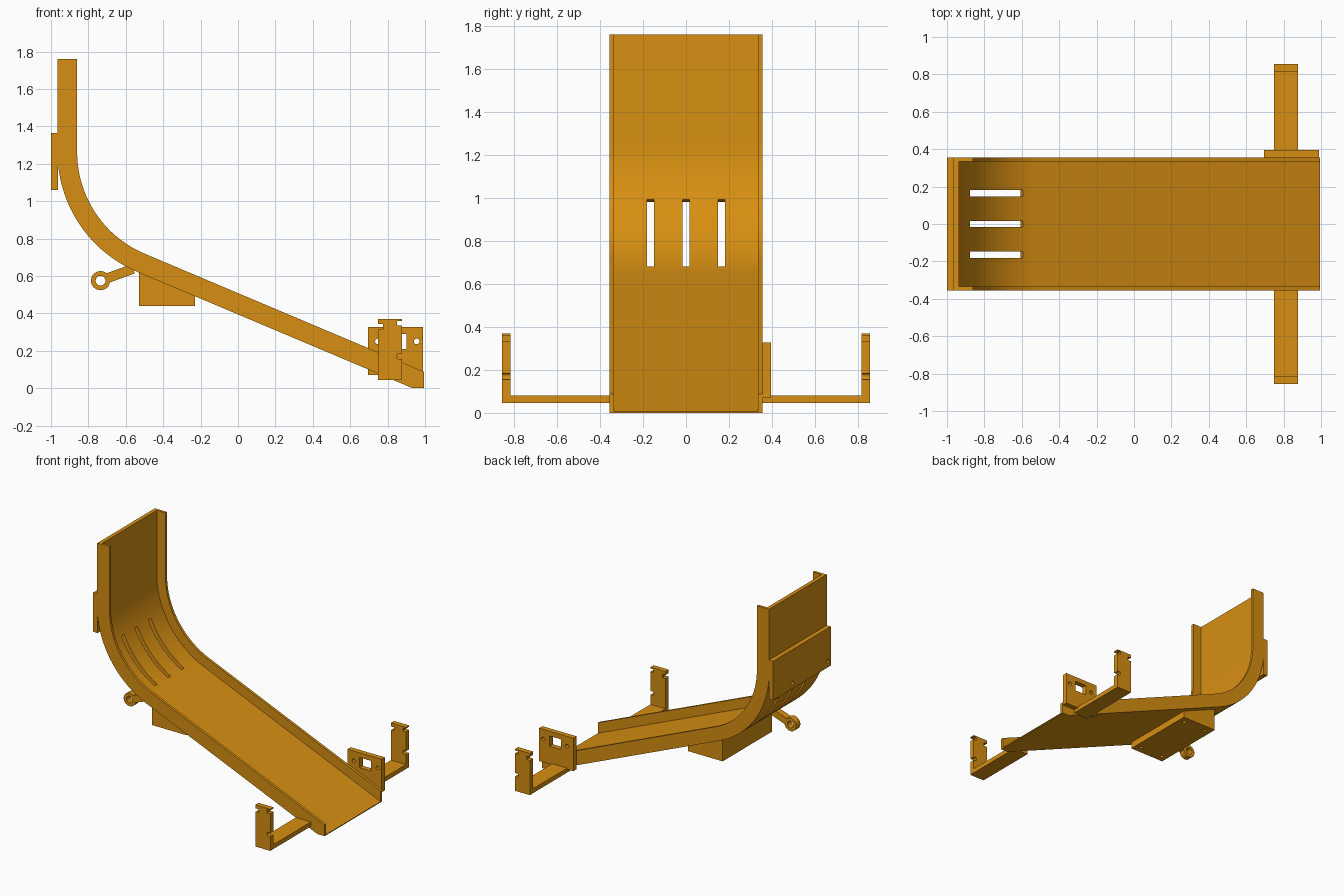
import bpy, bmesh, math
from mathutils import Vector

if "Cube" in bpy.data.objects:
    bpy.data.objects.remove(bpy.data.objects["Cube"])

COLOUR = (0.68, 0.275, 0.006, 1)
orange = bpy.data.materials.new("orange")
orange.use_nodes = True
orange.diffuse_color = COLOUR
orange.node_tree.nodes["Principled BSDF"].inputs["Base Color"].default_value = COLOUR


def prism(name, outline, low, high, axis="y"):
    """Extrude an outline along one axis; the outline uses the other two in order."""
    place = {"x": lambda p, t: (t, p[0], p[1]),
             "y": lambda p, t: (p[0], t, p[1]),
             "z": lambda p, t: (p[0], p[1], t)}[axis]
    bm = bmesh.new()
    face = bm.faces.new([bm.verts.new(place(p, low)) for p in outline])
    grown = bmesh.ops.extrude_face_region(bm, geom=[face])["geom"]
    bmesh.ops.translate(bm, vec=Vector(place((0, 0), high - low)),
                        verts=[g for g in grown if isinstance(g, bmesh.types.BMVert)])
    bmesh.ops.recalc_face_normals(bm, faces=bm.faces)
    mesh = bpy.data.meshes.new(name)
    bm.to_mesh(mesh)
    bm.free()
    mesh.materials.append(orange)
    obj = bpy.data.objects.new(name, mesh)
    bpy.context.collection.objects.link(obj)
    return obj


def rect(a0, a1, b0, b1):
    return [(a0, b0), (a1, b0), (a1, b1), (a0, b1)]


def arc(centre, radius, start, end, steps):
    angles = [math.radians(start + (end - start) * i / steps) for i in range(steps + 1)]
    return [(centre[0] + radius * math.cos(a), centre[1] + radius * math.sin(a)) for a in angles]


def disc(a, b, radius, sides=24):
    return arc((a, b), radius, 0, 360, sides)[:-1]


def select(obj):
    bpy.ops.object.select_all(action="DESELECT")
    obj.select_set(True)
    bpy.context.view_layer.objects.active = obj


def cut(obj, cutters):
    """Subtract every cutter, then remove it."""
    select(obj)
    for cutter in cutters:
        cutter.hide_render = True
        mod = obj.modifiers.new("cut", "BOOLEAN")
        mod.operation, mod.solver, mod.object = "DIFFERENCE", "EXACT", cutter
        bpy.ops.object.modifier_apply(modifier=mod.name)
        bpy.data.objects.remove(cutter)


def smooth(obj):
    select(obj)
    bpy.ops.object.shade_smooth_by_angle(angle=math.radians(25))


# Chute path: vertical top, bend, then a straight slope
BEND = (-0.27, 1.263)
RADIUS, DEPTH, FLOOR = 0.59, 0.105, 0.075
SLOPE = math.radians(22.9)
TOP, END, HALF, WALL = 1.76, 0.995, 0.355, 0.02


def rail(depth):
    return [(BEND[0] - RADIUS - depth, TOP)] + arc(
        BEND, RADIUS + depth, 180, 270 - math.degrees(SLOPE), 32)


def section(depth):
    """Side outline between a given depth and the underside, clipped at the ground."""
    inner, outer = rail(depth), rail(DEPTH)
    x, z = inner[-1]
    tip = (END, z - (END - x) * math.tan(SLOPE))
    x, z = outer[-1]
    toe = (x + z / math.tan(SLOPE), 0)
    return inner + [tip, (END, 0), toe] + outer[::-1]


# Chute floor with three curved slots, and its side walls
floor = prism("chute_floor", section(FLOOR), WALL - HALF, HALF - WALL)
slot = arc(BEND, 0.62, 204, 241, 16) + arc(BEND, 0.75, 241, 204, 16)
cut(floor, [prism("slot_cutter", slot, y - 0.017, y + 0.017) for y in (-0.165, 0, 0.165)])
smooth(floor)
for name, low in (("right_wall", -HALF), ("left_wall", HALF - WALL)):
    smooth(prism(name, section(0), low, low + WALL))

# Mounting plate behind the vertical part
back = prism("back_plate", rect(-1, -0.962, 1.06, 1.365), -HALF, HALF)
cut(back, [prism("hole_cutter", disc(y, 1.105, 0.014), -1.1, -0.95, "x") for y in (-0.32, 0.12)])

# Block under the bend, with screw holes in its base
block = prism("under_block", [(-0.53, 0.44), (-0.23, 0.44), (-0.23, 0.5), (-0.53, 0.63)],
              -0.305, 0.305)
cut(block, [prism("hole_cutter", disc(x, y, 0.014), 0.4, 0.47, "z")
            for x in (-0.48, -0.28) for y in (-0.25, 0.25)])

# Eyelet and its arm under the bend
EYE = Vector((-0.735, 0.575))
along = Vector((math.cos(math.radians(20)), math.sin(math.radians(20))))
across = Vector((-along.y, along.x)) * 0.026
eye = prism("eyelet", disc(*EYE, 0.051, 40), -0.285, -0.235)
cut(eye, [prism("hole_cutter", disc(*EYE, 0.026, 32), -0.4, -0.1)])
smooth(eye)
near, far = EYE + along * 0.038, EYE + along * 0.185
prism("eyelet_arm", [near - across, far - across, far + across, near + across], -0.285, -0.235)

# Side plate at the low end, with a window and two holes
side = prism("side_plate", rect(0.695, 0.99, 0.07, 0.327), HALF, 0.395)
cutouts = [rect(0.8, 0.9, 0.21, 0.29), disc(0.748, 0.25, 0.015), disc(0.955, 0.25, 0.015)]
cut(side, [prism("window_cutter", c, 0.3, 0.45) for c in cutouts])

# Outrigger arms with notched uprights
for name, s in (("front_outrigger", -1), ("back_outrigger", 1)):
    profile = [(0.345, 0.045), (0.855, 0.045), (0.855, 0.37),
               (0.815, 0.37), (0.815, 0.08), (0.345, 0.08)]
    arm = prism(name, [(s * y, z) for y, z in profile], 0.748, 0.877, "x")
    notches = [rect(0.7, 0.775, 0.315, 0.343), rect(0.85, 0.9, 0.335, 0.36),
               rect(0.862, 0.9, 0.155, 0.184), disc(0.862, 0.17, 0.0145, 16)]
    cut(arm, [prism("notch_cutter", n, s * 0.8 - 0.1, s * 0.8 + 0.1) for n in notches])
